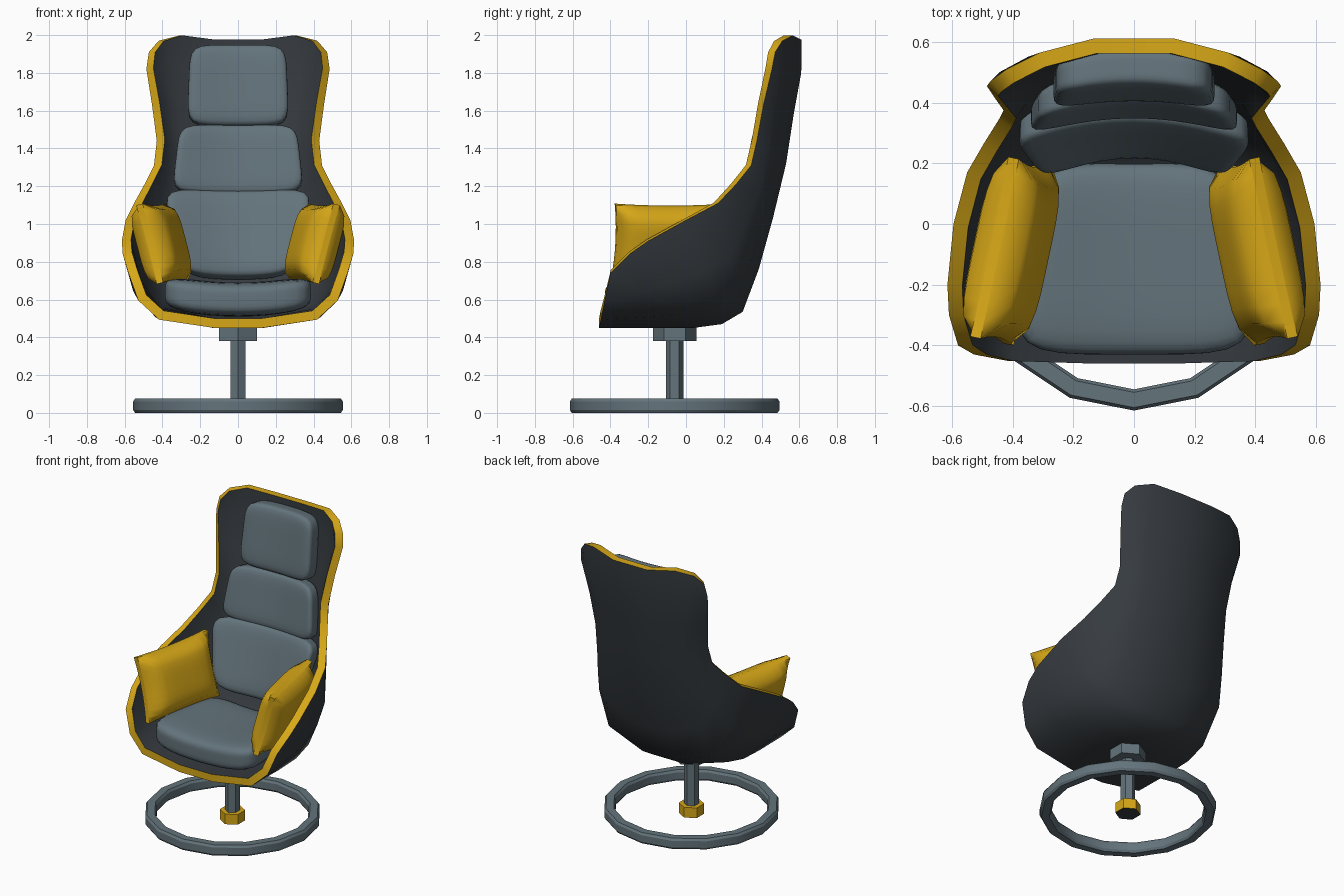
import bpy, bmesh, math
from mathutils import Matrix, Vector

if "Cube" in bpy.data.objects:
    bpy.data.objects.remove(bpy.data.objects["Cube"])


def mat(name, rgb):
    m = bpy.data.materials.new(name)
    m.diffuse_color = (*rgb, 1)
    m.use_nodes = True
    m.node_tree.nodes["Principled BSDF"].inputs["Base Color"].default_value = m.diffuse_color
    return m


CHARCOAL = mat("charcoal", (0.036, 0.043, 0.050))
YELLOW = mat("mustard yellow", (0.68, 0.39, 0.009))
GREY = mat("slate grey", (0.125, 0.172, 0.198))


def finish(name, bm, mats, angle=30, solid=0):
    me = bpy.data.meshes.new(name)
    bm.to_mesh(me)
    bm.free()
    ob = bpy.data.objects.new(name, me)
    bpy.context.collection.objects.link(ob)
    for m in mats:
        me.materials.append(m)
    bpy.ops.object.select_all(action='DESELECT')
    ob.select_set(True)
    bpy.context.view_layer.objects.active = ob
    if solid:
        s = ob.modifiers.new("thickness", 'SOLIDIFY')
        s.thickness, s.offset = solid, -1
        s.use_even_offset = True
        s.material_offset_rim = 1
        bpy.ops.object.modifier_apply(modifier=s.name)
    bpy.ops.object.shade_smooth_by_angle(angle=math.radians(angle))
    return ob


# --- shell: U-shaped sections from rim to spine, lofted front to top ---
# rim x, y, z, spine y, z, fullness (1 = boxy U, 0 = shallow curve)
ROWS = [
    (.58, -.40, .74, -.46, .45, 1), (.61, -.30, .84, -.15, .45, 1),
    (.615, -.20, .91, .04, .45, 1), (.595, 0, 1.02, .19, .47, 1),
    (.55, .17, 1.11, .30, .535, .95), (.495, .265, 1.21, .385, .76, .8),
    (.445, .345, 1.31, .46, 1.03, .6), (.43, .375, 1.44, .53, 1.32, .35),
    (.455, .41, 1.63, .57, 1.58, .15), (.485, .455, 1.82, .61, 1.80, 0)]
FX = (.22, .72, .91, 1)
FULL, FLAT = (1, .85, .5, 0), (1, .62, .3, 0)
sections = []
for rx, ry, rz, cy, cz, k in ROWS:
    sec = []
    for f, a, b in zip(FX, FULL, FLAT):
        d = a * k + b * (1 - k)
        sec.append((rx * f, ry + (cy - ry) * d, rz + (cz - rz) * d))
    sections.append(sec)
sections.append([(.13, .612, 1.975), (.31, .565, 1.998), (.42, .51, 1.97), (.472, .472, 1.91)])

bm = bmesh.new()
grid = []
for sec in sections:
    pts = sec[::-1] + [(-x, y, z) for x, y, z in sec]
    grid.append([bm.verts.new(p) for p in pts])
for lo, hi in zip(grid, grid[1:]):
    for j in range(len(lo) - 1):
        bm.faces.new((lo[j], lo[j + 1], hi[j + 1], hi[j]))
finish("shell", bm, [CHARCOAL, YELLOW], 50, solid=.05)


def block(cuts=9):
    bm = bmesh.new()
    bmesh.ops.create_cube(bm, size=2)
    bmesh.ops.subdivide_edges(bm, edges=bm.edges[:], cuts=cuts, use_grid_fill=True)
    return bm


# --- upholstery cushions: rounded blocks, tapered and wrapped to the shell ---
def cushion(name, half, loc, tilt=0, bend=0, taper=(1, 1), axis=1, n=6):
    """axis: thickness axis that is bent; taper: width at low / high end of length."""
    bm = block()
    length = 3 - axis
    for v in bm.verts:
        p = v.co / sum(abs(c) ** n for c in v.co) ** (1 / n)
        t = (p[length] + 1) / 2
        q = Vector(p[i] * half[i] for i in range(3))
        q.x *= taper[0] + (taper[1] - taper[0]) * t
        q[axis] += bend * p.x ** 2
        v.co = q
    bm.transform(Matrix.Translation(loc) @ Matrix.Rotation(math.radians(-tilt), 4, 'X'))
    finish(name, bm, [GREY], 60)


cushion("seat_cushion", (.41, .315, .09), (0, -.115, .60), 0, .04, (1, .78), axis=2, n=5)
cushion("lower_back_cushion", (.40, .065, .235), (0, .33, .94), 16, -.08, (.75, 1))
cushion("middle_back_cushion", (.35, .06, .185), (0, .43, 1.335), 10, -.06, (1, .88))
cushion("head_cushion", (.27, .065, .215), (0, .49, 1.73), 8, -.03, (1, .94))

# --- pinched side pillows ---
for side, s in (("right", 1), ("left", -1)):
    bm = block()
    for v in bm.verts:
        t, u, w = v.co
        puff = math.sqrt(max(0, (1 - u ** 4) * (1 - w ** 4)))
        v.co = (t * (.018 + .085 * puff),
                .315 * u * (1 - .09 * (1 - w * w)) * (1 - .04 * u * u * w * w),
                .225 * w * (1 - .09 * (1 - u * u)) * (1 - .04 * u * u * w * w))
    bm.transform(Matrix.Translation((s * .405, -.09, .895))
                 @ Matrix.Rotation(math.radians(12 * s), 4, 'Z')
                 @ Matrix.Rotation(math.radians(15 * s), 4, 'Y'))
    finish(side + "_pillow", bm, [YELLOW], 60)

# --- swivel base, centred slightly forward ---
BASE_Y = -.06


def hexagon(name, r, z0, z1, mats):
    bm = bmesh.new()
    bmesh.ops.create_cone(bm, cap_ends=True, segments=6, radius1=r, radius2=r, depth=z1 - z0,
                          matrix=Matrix.Translation((0, BASE_Y, (z0 + z1) / 2)))
    if len(mats) > 1:  # underside gets the second colour
        bm.normal_update()
        for f in bm.faces:
            f.material_index = int(f.normal.z < -.9)
    finish(name, bm, mats)


hexagon("swivel_hub", .115, .38, .46, [GREY])
hexagon("post", .047, .03, .40, [GREY])
hexagon("post_foot", .08, .0, .07, [YELLOW, CHARCOAL])

# floor ring with chamfered section
PROFILE = [(.495, 0), (.545, 0), (.555, .015), (.555, .06),
           (.545, .075), (.495, .075), (.485, .06), (.485, .015)]
bm = bmesh.new()
rings = []
for i in range(16):
    a = math.tau * i / 16
    rings.append([bm.verts.new((r * math.cos(a), BASE_Y + r * math.sin(a), z)) for r, z in PROFILE])
for i in range(16):
    A, B = rings[i], rings[(i + 1) % 16]
    for j in range(8):
        k = (j + 1) % 8
        bm.faces.new((A[j], B[j], B[k], A[k]))
bmesh.ops.recalc_face_normals(bm, faces=bm.faces[:])
finish("floor_ring", bm, [GREY])
